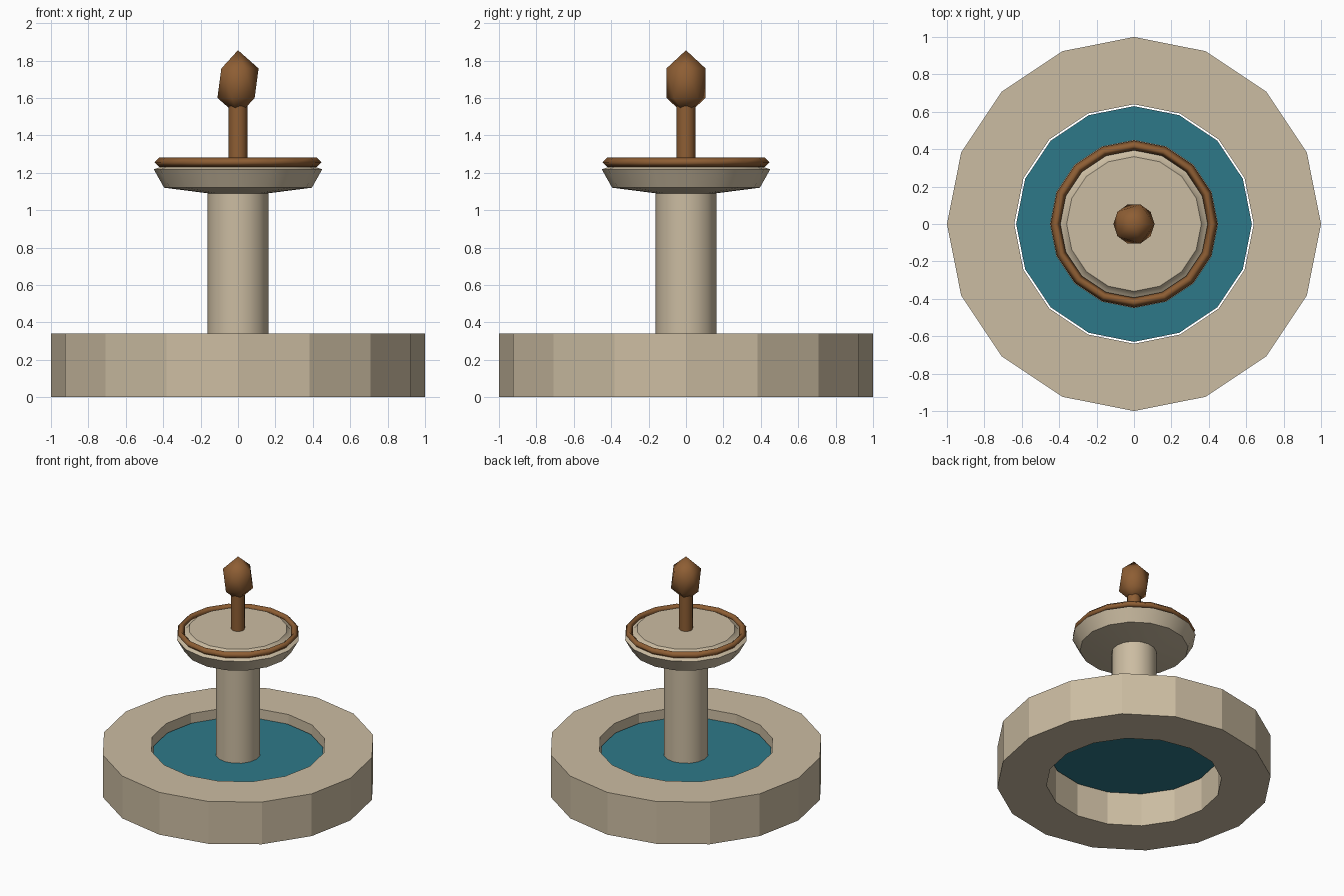
import bpy, math

cube = bpy.data.objects.get("Cube")
if cube:
    bpy.data.objects.remove(cube, do_unlink=True)


def material(name, rgb):
    m = bpy.data.materials.new(name)
    m.use_nodes = True
    m.diffuse_color = (*rgb, 1)
    bsdf = next(n for n in m.node_tree.nodes if n.type == 'BSDF_PRINCIPLED')
    bsdf.inputs["Base Color"].default_value = (*rgb, 1)
    return m


stone = material("pale stone", (0.60, 0.505, 0.36))
water = material("teal water", (0.027, 0.19, 0.25))
bronze = material("warm bronze", (0.27, 0.112, 0.034))

SIDES = 16


def finish(obj, name, mat, smooth=None):
    obj.name = name
    obj.data.materials.clear()
    obj.data.materials.append(mat)
    if smooth:
        bpy.ops.object.select_all(action='DESELECT')
        obj.select_set(True)
        bpy.context.view_layer.objects.active = obj
        bpy.ops.object.shade_smooth_by_angle(angle=math.radians(smooth))
    return obj


def lathe(name, profile, mat, closed=False, smooth=None):
    """Turn an (r, z) profile, listed bottom to top on its outside, about z.
    Open profiles are capped at both ends."""
    verts, faces = [], []
    for r, z in profile:
        for i in range(SIDES):
            a = math.tau * i / SIDES
            verts.append((r * math.cos(a), r * math.sin(a), z))
    n = len(profile)
    for k in range(n if closed else n - 1):
        lo, hi = k * SIDES, (k + 1) % n * SIDES
        for i in range(SIDES):
            j = (i + 1) % SIDES
            faces.append((lo + i, lo + j, hi + j, hi + i))
    if not closed:
        faces.append(tuple(reversed(range(SIDES))))
        faces.append(tuple(range((n - 1) * SIDES, n * SIDES)))
    mesh = bpy.data.meshes.new(name)
    mesh.from_pydata(verts, [], faces)
    obj = bpy.data.objects.new(name, mesh)
    bpy.context.collection.objects.link(obj)
    return finish(obj, name, mat, smooth)


# Faceted basin wall, open through the middle
lathe("basin_wall", [(0.64, 0), (1, 0), (1, 0.34), (0.64, 0.34)], stone, closed=True)

# Thin sheet of water
lathe("water_surface", [(0.63, 0.262), (0.63, 0.267)], water)

# Column and upper bowl
lathe("column", [(0.163, 0.266), (0.163, 1.10)], stone, smooth=40)
lathe("upper_bowl", [(0.16, 1.09), (0.395, 1.12), (0.45, 1.218),
                     (0.385, 1.24), (0.36, 1.275)], stone, smooth=52)

# Bronze rim around the bowl
bpy.ops.mesh.primitive_torus_add(major_segments=SIDES, minor_segments=4,
                                 major_radius=0.42, minor_radius=0.026,
                                 location=(0, 0, 1.256))
finish(bpy.context.object, "bowl_rim", bronze, smooth=180)

# Spout stem and pointed finial
lathe("spout_stem", [(0.05, 1.27), (0.05, 1.57)], bronze, smooth=40)
bpy.ops.mesh.primitive_ico_sphere_add(subdivisions=1, radius=1, location=(0, 0, 1.679))
finial = bpy.context.object
finial.scale = (0.123, 0.123, 0.176)
bpy.ops.object.transform_apply(location=False, rotation=False, scale=True)
finish(finial, "finial", bronze, smooth=80)
